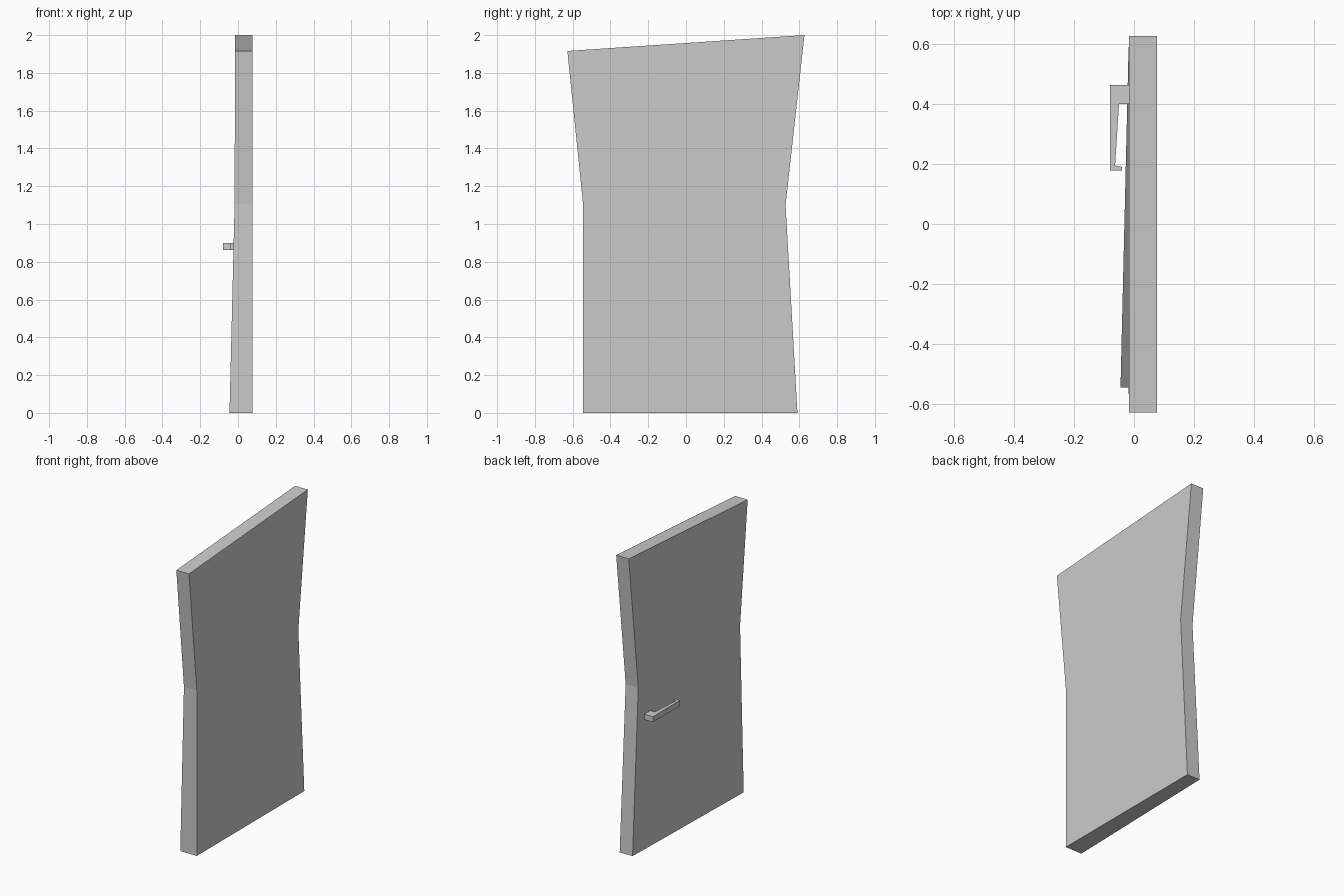
import bpy, bmesh

if "Cube" in bpy.data.objects:
    bpy.data.objects.remove(bpy.data.objects["Cube"])


def make_object(name, loops):
    """Bridge matching vertex loops into a closed solid."""
    bm = bmesh.new()
    rings = [[bm.verts.new(p) for p in loop] for loop in loops]
    bm.faces.new(rings[0])
    bm.faces.new(rings[-1])
    for a, b in zip(rings, rings[1:]):
        n = len(a)
        for i in range(n):
            j = (i + 1) % n
            bm.faces.new((a[i], a[j], b[j], b[i]))
    bmesh.ops.recalc_face_normals(bm, faces=bm.faces[:])
    mesh = bpy.data.meshes.new(name)
    bm.to_mesh(mesh)
    bm.free()
    obj = bpy.data.objects.new(name, mesh)
    bpy.context.collection.objects.link(obj)
    return obj


# Crooked door slab: sections at foot, waist and top
# each end of a section is (y, z, x of the handle side)
BACK = 0.077
sections = [
    ((-0.545, 0.0, -0.045), (0.59, 0.0, -0.018)),
    ((-0.545, 1.105, -0.018), (0.527, 1.10, -0.016)),
    ((-0.628, 1.916, -0.016), (0.627, 2.0, -0.016)),
]
make_object("door_slab", [
    [(x0, y0, z0), (BACK, y0, z0), (BACK, y1, z1), (x1, y1, z1)]
    for (y0, z0, x0), (y1, z1, x1) in sections
])

# Hooked handle: flat profile seen from above, extruded upwards
profile = [
    (-0.015, 0.463), (-0.08, 0.463), (-0.08, 0.178), (-0.04, 0.178),
    (-0.04, 0.19), (-0.063, 0.195), (-0.05, 0.40), (-0.015, 0.40),
]
make_object("door_handle", [[(x, y, z) for x, y in profile] for z in (0.863, 0.90)])
